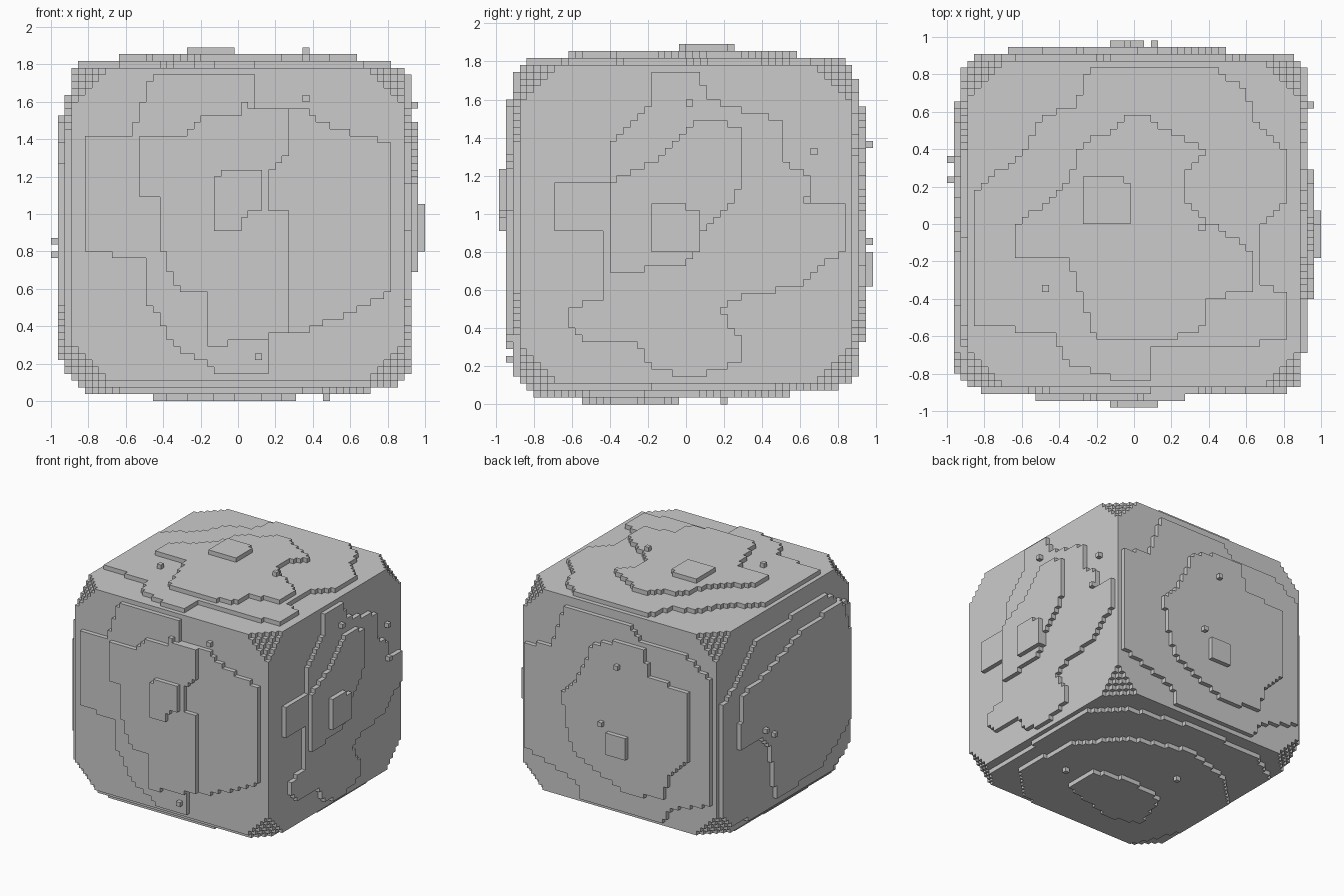
import bpy
import bmesh
from mathutils import Vector

old = bpy.data.objects.get("Cube")
if old:
    bpy.data.objects.remove(old, do_unlink=True)

SIZE = (55, 54, 52)          # voxel counts along x, y and z
VOXEL = 2 / SIZE[0]
BASE_DEPTH = 3               # depth of the plain block under the terraces
EDGE_SUM, CORNER_SUM = 6, 14   # stepped rounding of edges and corners

# Each side is (axis, high end?) and has a depth map over its other two axes
depth_maps = {}


def plane_axes(axis):
    return [a for a in range(3) if a != axis]


def inside(u, v, outline):
    """Even-odd test of a cell centre against an outline."""
    hit = False
    for (ua, va), (ub, vb) in zip(outline, outline[1:] + outline[:1]):
        if (va > v) != (vb > v) and u < ua + (v - va) * (ub - ua) / (vb - va):
            hit = not hit
    return hit


def make_side(axis, high, inner, middle, outer, bumps):
    """Stack three nested terraces and single-voxel bumps on one side."""
    a, b = plane_axes(axis)
    depth = {}
    for u in range(SIZE[a]):
        for v in range(SIZE[b]):
            depth[u, v] = BASE_DEPTH
            for level, outline in enumerate((inner, middle, outer)):
                if outline and inside(u + 0.5, v + 0.5, outline):
                    depth[u, v] = level
                    break
    for cell in bumps:
        depth[cell] = max(0, depth[cell] - 1)
    depth_maps[axis, high] = depth


# Front terraces
make_side(
    axis=1, high=False,
    inner=[(24, 25), (28, 25), (28, 27), (31, 28), (31, 34), (25, 34), (24, 32)],
    middle=[(13, 39), (20, 39), (22, 42), (35, 43), (35, 36), (32, 33), (32, 28), (35, 28),
            (35, 10), (23, 8), (23, 16), (19, 16), (16, 23), (16, 30), (13, 30)],
    outer=[(5, 39), (12, 39), (15, 48), (30, 48), (30, 43), (37, 43), (42, 40), (50, 38),
           (50, 16), (46, 14), (37, 10), (32, 10), (32, 2), (26, 2), (23, 6), (19, 7),
           (14, 15), (14, 21), (5, 22)],
    bumps=[(30, 6), (28, 43), (37, 44)])

# Back terraces
make_side(
    axis=1, high=True,
    inner=[(24, 17), (29, 17), (29, 22), (24, 22)],
    middle=[(41, 27), (37, 32), (35, 36), (33, 41), (27, 43), (20, 43), (19, 37), (9, 36),
            (9, 21), (14, 16), (15, 10), (25, 9), (32, 12), (38, 15), (40, 22)],
    outer=[(51, 12), (52, 36), (44, 37), (41, 47), (25, 47), (22, 44), (11, 44), (4, 40),
           (4, 11), (14, 8), (16, 4), (36, 3), (38, 8)],
    bumps=[(26, 37), (30, 23)])

# Left terraces, on +x
make_side(
    axis=0, high=True,
    inner=[(22, 22), (29, 22), (29, 28), (26, 29), (22, 29)],
    middle=[(16, 19), (26, 20), (28, 21), (29, 25), (34, 29), (35, 33), (35, 40), (32, 41),
            (29, 41), (26, 38), (22, 35), (16, 32)],
    outer=[(8, 25), (8, 32), (16, 32), (16, 38), (22, 43), (22, 48), (29, 48), (30, 44),
           (41, 41), (41, 35), (45, 33), (45, 29), (50, 29), (50, 22), (46, 20), (44, 17),
           (36, 16), (32, 14), (35, 9), (35, 6), (28, 4), (22, 5), (20, 9), (13, 9),
           (10, 11), (10, 14), (15, 15), (15, 25)],
    bumps=[(27, 43), (45, 36), (44, 29)])

# Right terraces, on -x
make_side(
    axis=0, high=False,
    inner=[],
    middle=[(45, 22), (44, 34), (35, 36), (22, 41), (8, 42), (4, 30), (5, 14), (16, 7),
            (32, 6), (34, 18), (38, 22)],
    outer=[(50, 5), (51, 33), (44, 37), (38, 44), (13, 45), (3, 39), (3, 8), (13, 3)],
    bumps=[(36, 23), (33, 21)])

# Top terraces
make_side(
    axis=2, high=True,
    inner=[(20, 27), (27, 27), (27, 33), (25, 34), (20, 34)],
    middle=[(10, 22), (10, 27), (15, 30), (18, 33), (20, 39), (25, 41), (26, 43), (30, 43),
            (32, 41), (38, 38), (35, 34), (35, 30), (42, 25), (45, 23), (45, 17), (38, 16),
            (38, 12), (33, 10), (22, 10), (20, 16), (18, 22)],
    outer=[(4, 32), (11, 37), (14, 43), (19, 44), (21, 51), (39, 50), (44, 47), (45, 43),
           (50, 38), (50, 30), (46, 27), (46, 18), (50, 17), (50, 10), (42, 9), (30, 9),
           (30, 4), (25, 4), (17, 7), (16, 11), (4, 12)],
    bumps=[(37, 26), (14, 17)])

# Bottom terraces
make_side(
    axis=2, high=False,
    inner=[(15, 14), (22, 12), (36, 16), (36, 24), (28, 26), (18, 24)],
    middle=[(4, 18), (10, 5), (25, 3), (40, 6), (47, 14), (46, 28), (38, 38), (25, 42),
            (12, 38), (5, 30)],
    outer=[(3, 4), (50, 3), (51, 40), (45, 46), (30, 49), (12, 48), (3, 42)],
    bumps=[(40, 20), (20, 32)])


def is_solid(cell):
    """A voxel is kept when it lies below the surface of all six sides."""
    for (axis, high), depth in depth_maps.items():
        a, b = plane_axes(axis)
        below = SIZE[axis] - 1 - cell[axis] if high else cell[axis]
        if below < depth[cell[a], cell[b]]:
            return False
    near = sorted(min(c, n - 1 - c) for c, n in zip(cell, SIZE))
    return near[0] + near[1] >= EDGE_SUM and sum(near) >= CORNER_SUM


solid = {(x, y, z)
         for x in range(SIZE[0]) for y in range(SIZE[1]) for z in range(SIZE[2])
         if is_solid((x, y, z))}

# Skin the exposed voxel sides with quads
bm = bmesh.new()
corners = {}


def corner(point):
    if point not in corners:
        offset = Vector((SIZE[0] / 2, SIZE[1] / 2, 0))
        corners[point] = bm.verts.new((Vector(point) - offset) * VOXEL)
    return corners[point]


for cell in solid:
    for axis in range(3):
        a, b = (axis + 1) % 3, (axis + 2) % 3
        for step in (-1, 1):
            neighbour = list(cell)
            neighbour[axis] += step
            if tuple(neighbour) in solid:
                continue
            quad = []
            for da, db in ((0, 0), (1, 0), (1, 1), (0, 1)):
                point = list(cell)
                point[axis] += step > 0
                point[a] += da
                point[b] += db
                quad.append(corner(tuple(point)))
            bm.faces.new(quad if step > 0 else quad[::-1])

mesh = bpy.data.meshes.new("stone_block")
bm.to_mesh(mesh)
bm.free()
block = bpy.data.objects.new("stone_block", mesh)
bpy.context.collection.objects.link(block)

# Plain grey stone
stone = bpy.data.materials.new("stone_grey")
stone.use_nodes = True
grey = (0.6, 0.6, 0.6, 1)
stone.diffuse_color = grey
stone.node_tree.nodes["Principled BSDF"].inputs["Base Color"].default_value = grey
mesh.materials.append(stone)
